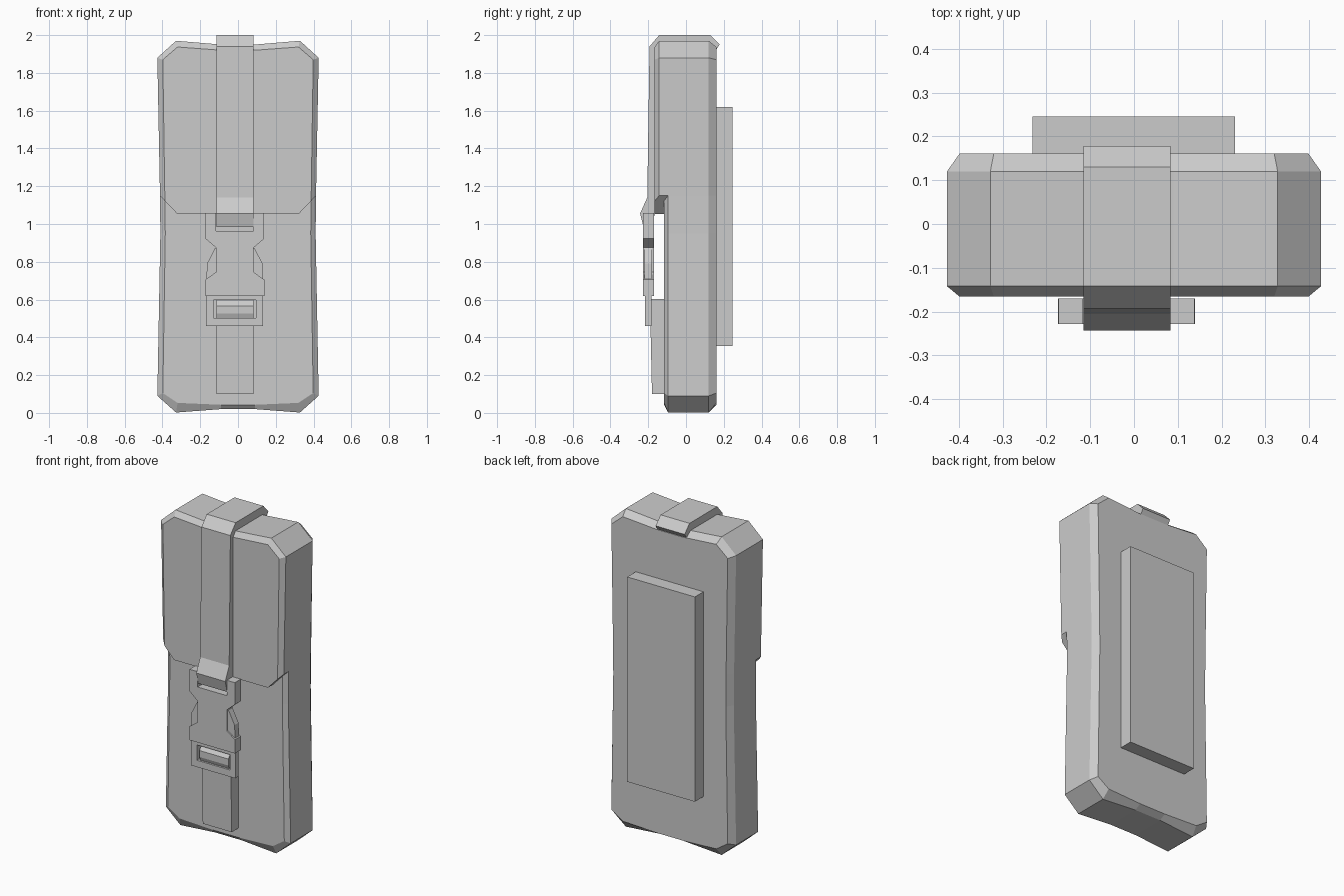
import bpy, bmesh

if "Cube" in bpy.data.objects:
    bpy.data.objects.remove(bpy.data.objects["Cube"])

STRAP_L, STRAP_R = -0.115, 0.083


def loft(name, rings, wrap=False):
    """Skin equal-length rings of points; cap both ends or wrap round."""
    bm = bmesh.new()
    vs = [[bm.verts.new(p) for p in ring] for ring in rings]
    n = len(vs[0])
    pairs = list(zip(vs, vs[1:])) + ([(vs[-1], vs[0])] if wrap else [])
    for a, b in pairs:
        for i in range(n):
            j = (i + 1) % n
            bm.faces.new((a[i], a[j], b[j], b[i]))
    if not wrap:
        bm.faces.new(vs[0])
        bm.faces.new(vs[-1])
    bmesh.ops.recalc_face_normals(bm, faces=bm.faces)
    me = bpy.data.meshes.new(name)
    bm.to_mesh(me)
    bm.free()
    ob = bpy.data.objects.new(name, me)
    bpy.context.collection.objects.link(ob)
    return ob


def ring_y(pts, y):
    return [(x, y, z) for x, z in pts]


def prism_y(name, pts, y0, y1):
    return loft(name, [ring_y(pts, y0), ring_y(pts, y1)])


def prism_x(name, pts, x0, x1):
    return loft(name, [[(x, y, z) for y, z in pts] for x in (x0, x1)])


def rect(x0, x1, z0, z1):
    return [(x0, z0), (x1, z0), (x1, z1), (x0, z1)]


def mirrored(half, cx=0.0):
    """Complete a right-hand half outline about the line x = cx."""
    return half + [(2 * cx - x, z) for x, z in reversed(half)]


# Pouch body: waisted outline with chamfered front and back rims
top_out = [(0.09, 1.95), (0.328, 1.97), (0.427, 1.88)]
top_in = [(0.09, 1.92), (0.32, 1.937), (0.398, 1.87)]
outer = mirrored(top_out + [(0.413, 1.15), (0.411, 0.95), (0.427, 0.09),
                            (0.328, 0.002), (0.09, 0.02)])
inner = mirrored(top_in + [(0.387, 1.15), (0.385, 0.95), (0.398, 0.105),
                           (0.32, 0.053), (0.09, 0.043)])
loft("pouch_body", [ring_y(inner, 0.161), ring_y(outer, 0.12),
                    ring_y(outer, -0.095), ring_y(inner, -0.116)])

# Front flap over the upper half
flap_out = mirrored(top_out + [(0.413, 1.15), (0.32, 1.052)])
flap_in = mirrored(top_in + [(0.387, 1.122), (0.32, 1.052)])
loft("front_flap", [ring_y(flap_out, -0.09), ring_y(flap_out, -0.142),
                    ring_y(flap_in, -0.166)])

# Belt pad on the back
prism_y("back_pad", rect(-0.232, 0.231, 0.353, 1.62), 0.15, 0.245)

# Upper strap running over the top and into the buckle
prism_x("upper_strap", [
    (0.155, 1.915), (0.178, 1.95), (0.13, 2.0), (-0.142, 2.0), (-0.193, 1.94),
    (-0.205, 1.14), (-0.243, 1.056), (-0.225, 0.985), (-0.185, 0.985),
    (-0.16, 1.07), (-0.155, 1.91), (-0.13, 1.94), (0.12, 1.94)],
    STRAP_L, STRAP_R)

# Lower strap with the loop that fills the buckle window
prism_x("lower_strap", [
    (-0.11, 0.1), (-0.18, 0.1), (-0.188, 0.46), (-0.213, 0.525),
    (-0.213, 0.565), (-0.185, 0.602), (-0.11, 0.602)], STRAP_L, STRAP_R)

# Buckle: forked head, waist and shoulders
cx = -0.017
prism_y("buckle_body", mirrored([
    (0.083, 0.963), (0.083, 1.058), (0.138, 1.058), (0.138, 0.922),
    (0.083, 0.875), (0.083, 0.745), (0.139, 0.705), (0.139, 0.62)], cx),
    -0.228, -0.17)

# Release prongs either side of the waist
for side, s in (("left", -1), ("right", 1)):
    prism_y("release_prong_" + side,
            [(cx + s * dx, z) for dx, z in (
                (0.09, 0.872), (0.105, 0.872), (0.147, 0.79), (0.15, 0.705),
                (0.09, 0.745))], -0.219, -0.18)

# Buckle frame with window
o, w = rect(-0.169, 0.133, 0.46, 0.625), rect(-0.13, 0.095, 0.502, 0.597)
loft("buckle_frame", [ring_y(o, -0.216), ring_y(w, -0.216),
                      ring_y(w, -0.183), ring_y(o, -0.183)], wrap=True)
